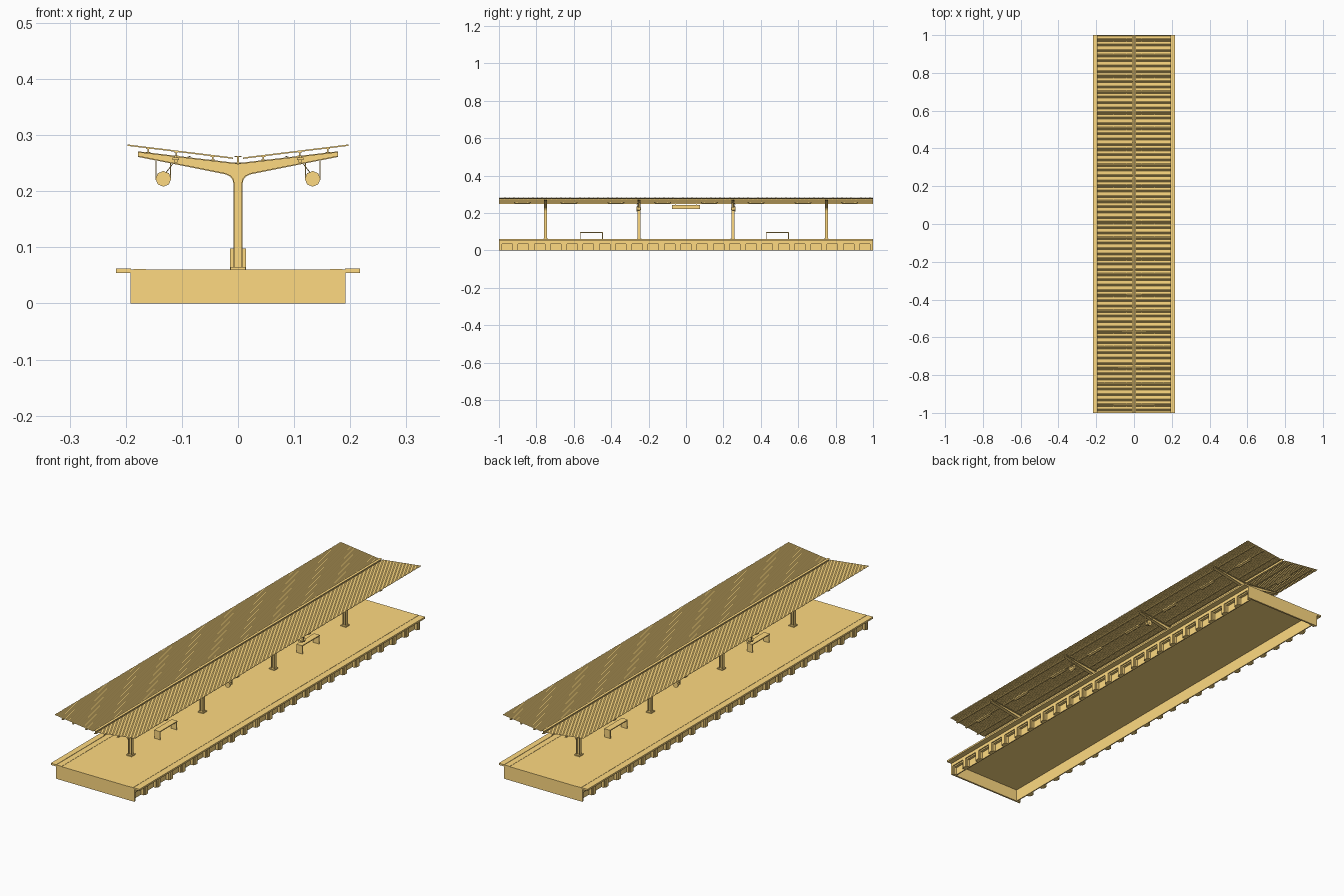
import bpy, bmesh, math
from mathutils import Matrix, Vector

if "Cube" in bpy.data.objects:
    bpy.data.objects.remove(bpy.data.objects["Cube"])

paint = bpy.data.materials.new("orange_paint")
paint.diffuse_color = (1.0, 0.70, 0.22, 1)
paint.use_nodes = True
paint.node_tree.nodes["Principled BSDF"].inputs["Base Color"].default_value = paint.diffuse_color


def finish(name, bm):
    bmesh.ops.recalc_face_normals(bm, faces=bm.faces)
    me = bpy.data.meshes.new(name)
    bm.to_mesh(me)
    bm.free()
    me.materials.append(paint)
    ob = bpy.data.objects.new(name, me)
    bpy.context.collection.objects.link(ob)
    return ob


def boxes(name, items):
    """One object made of boxes given as (x0, x1, y0, y1, z0, z1)."""
    bm = bmesh.new()
    for x0, x1, y0, y1, z0, z1 in items:
        m = Matrix.Translation(((x0 + x1) / 2, (y0 + y1) / 2, (z0 + z1) / 2))
        m = m @ Matrix.Diagonal((abs(x1 - x0), y1 - y0, z1 - z0, 1))
        bmesh.ops.create_cube(bm, size=1, matrix=m)
    return finish(name, bm)


def prism(bm, pts, y0, y1):
    """Extrude an xz outline along y."""
    f = bm.faces.new([bm.verts.new((x, y0, z)) for x, z in pts])
    r = bmesh.ops.extrude_face_region(bm, geom=[f])
    vs = [v for v in r['geom'] if isinstance(v, bmesh.types.BMVert)]
    bmesh.ops.translate(bm, vec=(0, y1 - y0, 0), verts=vs)


def band(bm, pts, t, y0, y1):
    """Flange: an xz path thickened to its left side and extruded along y."""
    p = [Vector(q) for q in pts]
    inner = []
    for i in range(len(p)):
        d = (p[min(i + 1, len(p) - 1)] - p[max(i - 1, 0)]).normalized()
        inner.append(p[i] + Vector((-d.y, d.x)) * t)
    for i in range(len(p) - 1):
        prism(bm, [p[i], p[i + 1], inner[i + 1], inner[i]], y0, y1)


def cable(name, pts, r):
    cu = bpy.data.curves.new(name, 'CURVE')
    cu.dimensions = '3D'
    cu.bevel_depth = r
    cu.bevel_resolution = 1
    cu.resolution_u = 5
    cu.materials.append(paint)
    s = cu.splines.new('BEZIER')
    s.bezier_points.add(len(pts) - 1)
    for b, q in zip(s.bezier_points, pts):
        b.co = q
        b.handle_left_type = b.handle_right_type = 'AUTO'
    ob = bpy.data.objects.new(name, cu)
    bpy.context.collection.objects.link(ob)


def roof_z(x):
    return 0.258 + (x - 0.01) * 0.123


def arm_z(x):
    return 0.25 + x * 0.118


# Platform deck, end walls and paving strips
boxes("platform_deck", [(-0.192, 0.192, -1, 1, 0.054, 0.0605)])
boxes("end_walls", [(-0.192, 0.192, min(s, s * 0.992), max(s, s * 0.992), 0, 0.054) for s in (-1, 1)])
N = 23
P = 2 / N
for s, side in ((-1, "left"), (1, "right")):
    boxes(side + "_coping", [(s * 0.191, s * 0.217, -1, 1, 0.0545, 0.062)])
    boxes(side + "_warning_strip", [(s * 0.164, s * 0.186, -1, 1, 0.0595, 0.0615)])
    # Side wall with recessed bays between piers
    items = [(s * 0.170, s * 0.175, -0.992, 0.992, 0, 0.054),
             (s * 0.175, s * 0.192, -0.992, 0.992, 0.040, 0.054)]
    for i in range(N + 1):
        y = -1 + i * P
        items.append((s * 0.175, s * 0.192, max(y - 0.009, -0.992), min(y + 0.009, 0.992), 0, 0.040))
    boxes(side + "_bay_wall", items)
    # Raised inner frame of every bay
    items = []
    for i in range(N):
        y = -1 + (i + 0.5) * P
        items += [(s * 0.175, s * 0.187, y - 0.0345, y - 0.028, 0, 0.034),
                  (s * 0.175, s * 0.187, y + 0.028, y + 0.0345, 0, 0.034),
                  (s * 0.175, s * 0.187, y - 0.0345, y + 0.0345, 0.034, 0.040)]
    boxes(side + "_bay_frames", items)

# Y-shaped steel columns: thin web with wide flanges
side_path = [(0.008, 0.061), (0.008, 0.212), (0.0095, 0.220), (0.014, 0.226),
             (0.022, 0.230), (0.178, 0.261)]
outline = side_path + [(0.178, 0.271), (0, 0.25), (-0.178, 0.271)]
outline += [(-x, z) for x, z in reversed(side_path)]
for k, y in enumerate((-0.75, -0.25, 0.25, 0.75)):
    bm = bmesh.new()
    prism(bm, outline, y - 0.0015, y + 0.0015)
    band(bm, side_path, 0.0022, y - 0.008, y + 0.008)
    band(bm, [(-x, z) for x, z in side_path], -0.0022, y - 0.008, y + 0.008)
    band(bm, [(0.178, 0.271), (0, 0.25), (-0.178, 0.271)], 0.0022, y - 0.008, y + 0.008)
    finish("column_%d" % (k + 1), bm)
    boxes("column_base_%d" % (k + 1), [(-0.013, 0.013, y - 0.013, y + 0.013, 0.060, 0.065)])

# Central ridge beam in the valley of the roof
boxes("valley_beam", [(-0.0015, 0.0015, -1, 1, 0.250, 0.262),
                      (-0.006, 0.006, -1, 1, 0.261, 0.263),
                      (-0.005, 0.005, -1, 1, 0.249, 0.251)])

# Finely corrugated roof sheets
ROWS = 414
pitch = 2 / ROWS
shape = [(0, 0), (0.3, 0), (0.5, 0.002), (0.8, 0.002)]
for s, side in ((-1, "left"), (1, "right")):
    bm = bmesh.new()
    prof = [(-1 + (i + a) * pitch, h) for i in range(ROWS) for a, h in shape] + [(1, 0)]
    rows = [[bm.verts.new((s * x, y, roof_z(x) + h)) for y, h in prof] for x in (0.009, 0.197)]
    for i in range(len(prof) - 1):
        bm.faces.new((rows[0][i], rows[1][i], rows[1][i + 1], rows[0][i + 1]))
    roof = finish(side + "_roof_sheet", bm)
    mod = roof.modifiers.new("thickness", 'SOLIDIFY')
    mod.thickness = 0.0006
    mod.offset = 0

    # Purlins between the arms and the roof
    items = []
    for x in (0.045, 0.11, 0.16):
        a, b = arm_z(x), roof_z(x)
        items += [(s * (x - 0.001), s * (x + 0.001), -1, 1, a, b),
                  (s * (x - 0.004), s * (x + 0.004), -1, 1, a - 0.0005, a + 0.001),
                  (s * (x - 0.004), s * (x + 0.004), -1, 1, b - 0.0015, b)]
    boxes(side + "_purlins", items)

    # Strip lights below the middle purlin
    items = []
    for i in range(8):
        y = -0.875 + i * 0.25
        items += [(s * 0.105, s * 0.117, y - 0.045, y + 0.045, 0.256, 0.260),
                  (s * 0.108, s * 0.114, y - 0.042, y + 0.042, 0.251, 0.256),
                  (s * 0.109, s * 0.113, y - 0.03, y - 0.027, 0.259, 0.264),
                  (s * 0.109, s * 0.113, y + 0.027, y + 0.03, 0.259, 0.264)]
    boxes(side + "_strip_lights", items)

    # Horn loudspeakers on straps under the two inner arms
    for e, end in ((-1, "front"), (1, "back")):
        y = e * 0.25
        bm = bmesh.new()
        for r1, r2, c, d in ((0.014, 0.010, 0.007, 0.014), (0.010, 0.006, -0.005, 0.010),
                             (0.004, 0.004, 0.008, 0.014)):
            m = Matrix.Translation((s * 0.133, y + e * c, 0.222)) @ Matrix.Rotation(e * math.pi / 2, 4, 'X')
            bmesh.ops.create_cone(bm, cap_ends=True, segments=8, radius1=r1, radius2=r2, depth=d, matrix=m)
        finish("%s_%s_speaker" % (side, end), bm)
        boxes("%s_%s_speaker_strap" % (side, end),
              [(s * (x - 0.001), s * (x + 0.001), y - 0.003, y + 0.003, 0.220, 0.254)
               for x in (0.120, 0.146)])
        cable("%s_%s_speaker_cable" % (side, end),
              [(s * 0.085, y, 0.262), (s * 0.11, y + e * 0.01, 0.254),
               (s * 0.123, y + e * 0.012, 0.240), (s * 0.133, y, 0.226)], 0.0008)

# Hanging sign board over the middle
boxes("hanging_sign", [(-0.005, 0.005, -0.076, 0.076, 0.221, 0.243)])
boxes("sign_hangers", [(-0.001, 0.001, y - 0.0015, y + 0.0015, 0.242, 0.251) for y in (-0.055, 0.055)])

# Benches
for y, name in ((-0.505, "front_bench"), (0.49, "back_bench")):
    boxes(name + "_seat", [(-0.014, 0.014, y - 0.062, y + 0.062, 0.094, 0.098)])
    boxes(name + "_legs", [(-0.014, 0.014, y + d - 0.002, y + d + 0.002, 0.060, 0.094) for d in (-0.058, 0.058)])
